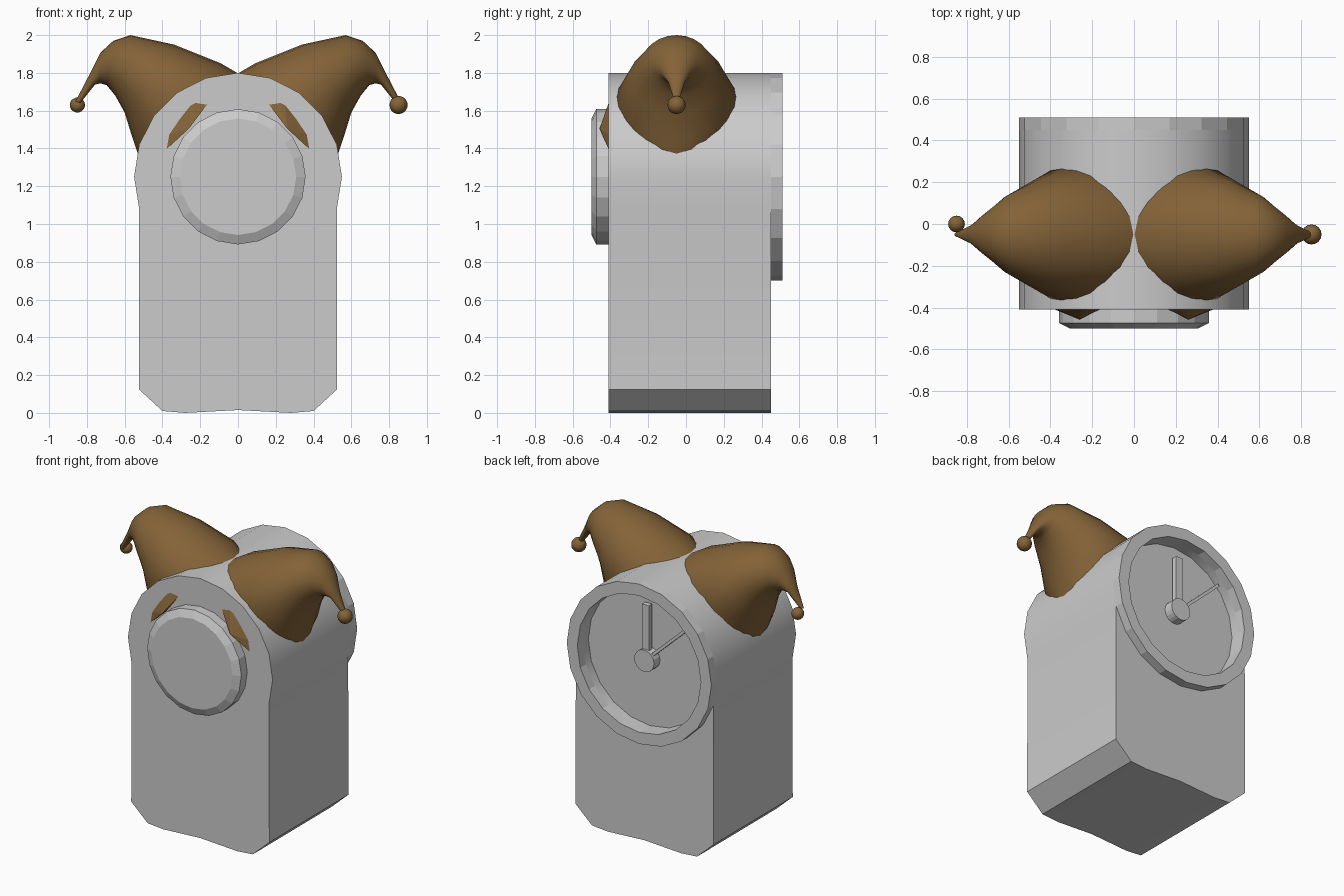
import bpy, bmesh
from math import sin, cos, pi, radians
from mathutils import Vector

if "Cube" in bpy.data.objects:
    bpy.data.objects.remove(bpy.data.objects["Cube"])

CZ, SEG = 1.25, 20          # height of the round head, sides of every disc

brown = bpy.data.materials.new("brown_cloth")
brown.diffuse_color = (0.23, 0.125, 0.04, 1)
brown.use_nodes = True
brown.node_tree.nodes["Principled BSDF"].inputs["Base Color"].default_value = brown.diffuse_color


def finish(bm, name, mat=None, smooth=None):
    bmesh.ops.recalc_face_normals(bm, faces=bm.faces)
    me = bpy.data.meshes.new(name)
    bm.to_mesh(me)
    bm.free()
    ob = bpy.data.objects.new(name, me)
    bpy.context.collection.objects.link(ob)
    if mat:
        me.materials.append(mat)
    if smooth:
        bpy.ops.object.select_all(action='DESELECT')
        ob.select_set(True)
        bpy.context.view_layer.objects.active = ob
        bpy.ops.object.shade_smooth_by_angle(angle=radians(smooth))
    return ob


def loft(loops, name, closed=False, **kw):
    """Skin a list of point loops; cap the ends, or join last to first."""
    bm = bmesh.new()
    rings = [[bm.verts.new(p) for p in loop] for loop in loops]
    n = len(rings[0])
    pairs = list(zip(rings, rings[1:])) + ([(rings[-1], rings[0])] if closed else [])
    for a, b in pairs:
        for i in range(n):
            j = (i + 1) % n
            bm.faces.new((a[i], a[j], b[j], b[i]))
    if not closed:
        bm.faces.new(rings[0])
        bm.faces.new(rings[-1])
    return finish(bm, name, **kw)


def circle(r, y):
    return [(r * cos(2 * pi * i / SEG), y, CZ + r * sin(2 * pi * i / SEG)) for i in range(SEG)]


def prism(profile, y0, y1, name, **kw):
    return loft([[(x, y, z) for x, z in profile] for y in (y0, y1)], name, **kw)


# Body: chamfered foot, straight sides, round top
arc = [(0.55 * cos(radians(a)), CZ + 0.55 * sin(radians(a))) for a in range(-18, 199, 18)]
foot = [(-0.525, 0.125), (-0.4, 0.01), (-0.28, 0), (0, 0.015), (0.28, 0), (0.4, 0.01), (0.525, 0.125)]
body = prism(arc + foot, -0.41, 0.45, "body")

# Recess for the clock face
cutter = loft([circle(0.47, 0.39), circle(0.47, 0.6)], "recess_cutter")
cutter.hide_render = True
mod = body.modifiers.new("recess", 'BOOLEAN')
mod.object, mod.operation, mod.solver = cutter, 'DIFFERENCE', 'EXACT'
bpy.context.view_layer.objects.active = body
bpy.ops.object.modifier_apply(modifier=mod.name)
bpy.data.objects.remove(cutter)
bpy.ops.object.select_all(action='DESELECT')
body.select_set(True)
bpy.ops.object.shade_smooth_by_angle(angle=radians(25))

# Clock rim, hub and hands on the back
loft([circle(0.55, 0.45), circle(0.55, 0.51), circle(0.47, 0.51), circle(0.47, 0.45)],
     "clock_rim", closed=True)
loft([circle(0.075, 0.385), circle(0.075, 0.455)], "clock_hub")


def hand(name, dx, dz, half):
    d = Vector((dx, dz))
    n = Vector((-dz, dx)).normalized() * half
    o = Vector((0, CZ))
    prism([o + n, o - n, o + d - n, o + d + n], 0.405, 0.44, name)


hand("thick_hand", 0, 0.38, 0.026)
hand("thin_hand", -0.32, 0.30, 0.01)

# Front disc with chamfered edge
loft([circle(0.358, -0.40), circle(0.358, -0.475), circle(0.308, -0.50)], "front_disc")

# Brows, hat horns and bells, one per side
brow = [(0.39, 1.385), (0.375, 1.47), (0.31, 1.565), (0.25, 1.64),
        (0.22, 1.655), (0.155, 1.645), (0.26, 1.505)]
# horn sections: upper x, z, lower x, z, half width in y
horn = [(-0.03, 1.78, 0.53, 1.37, 0.30), (0.09, 1.85, 0.56, 1.46, 0.325),
        (0.34, 1.95, 0.60, 1.59, 0.255), (0.57, 2.0, 0.65, 1.68, 0.185),
        (0.66, 1.97, 0.695, 1.735, 0.13), (0.73, 1.905, 0.73, 1.745, 0.088),
        (0.795, 1.775, 0.757, 1.738, 0.045), (0.86, 1.65, 0.835, 1.64, 0.01)]

for side, s, bell_y, bell_r in (("left", -1, 0.0, 0.04), ("right", 1, -0.05, 0.048)):
    bm = bmesh.new()
    rim = [bm.verts.new((s * x, -0.405, z)) for x, z in brow]
    peak = bm.verts.new((s * 0.26, -0.457, 1.505))
    for i, v in enumerate(rim):
        bm.faces.new((v, rim[(i + 1) % len(rim)], peak))
    bm.faces.new(rim)
    finish(bm, side + "_brow", brown)

    loops = []
    for ux, uz, lx, lz, w in horn:
        up, low = Vector((s * ux, -0.05, uz)), Vector((s * lx, -0.05, lz))
        mid, half = (up + low) / 2, (up - low) / 2
        loops.append([mid + half * cos(t) + Vector((0, w * sin(t), 0))
                      for t in (2 * pi * i / 24 for i in range(24))])
    loft(loops, side + "_hat_horn", mat=brown, smooth=60)

    bm = bmesh.new()
    bmesh.ops.create_uvsphere(bm, u_segments=16, v_segments=10, radius=bell_r)
    bmesh.ops.translate(bm, verts=bm.verts, vec=(s * 0.85, bell_y, 1.63))
    finish(bm, side + "_bell", brown, smooth=60)
